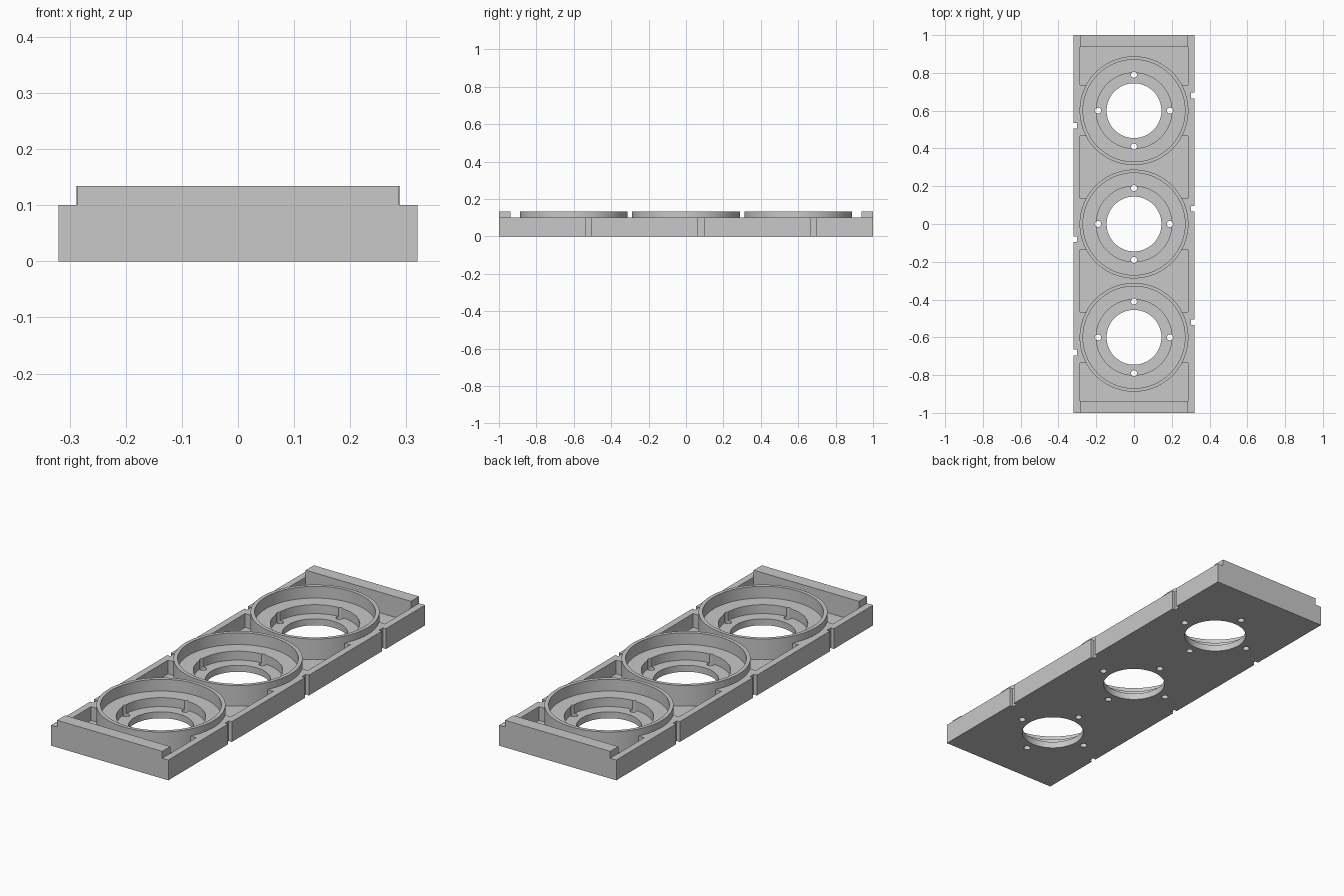
import bpy
import math

if "Cube" in bpy.data.objects:
    bpy.data.objects.remove(bpy.data.objects["Cube"])

# Main dimensions
HALF_X, HALF_Y = 0.32, 1.0
TOP, RAIL_TOP, FLOOR, LEDGE = 0.134, 0.10, 0.032, 0.076
POCKET_X, POCKET_Y = 0.287, 0.937
PITCH = 0.6
RING_R, SEAT_R, WELL_R, OPENING_R = 0.288, 0.27, 0.2, 0.145
PIN_R, PIN_OFFSET = 0.016, 0.19

grey = bpy.data.materials.new("plain grey")
grey.use_nodes = True
colour = (0.58, 0.58, 0.58, 1)
grey.diffuse_color = colour
grey.node_tree.nodes["Principled BSDF"].inputs["Base Color"].default_value = colour


def box(name, x0, x1, y0, y1, z0, z1):
    bpy.ops.mesh.primitive_cube_add(
        size=1, location=((x0 + x1) / 2, (y0 + y1) / 2, (z0 + z1) / 2))
    ob = bpy.context.object
    ob.name = name
    ob.scale = (x1 - x0, y1 - y0, z1 - z0)
    bpy.ops.object.transform_apply(location=True, rotation=False, scale=True)
    return ob


def cylinder(name, x, y, radius, z0, z1, sides=96):
    bpy.ops.mesh.primitive_cylinder_add(
        vertices=sides, radius=radius, depth=z1 - z0, location=(x, y, (z0 + z1) / 2))
    ob = bpy.context.object
    ob.name = name
    bpy.ops.object.transform_apply(location=True, rotation=False, scale=True)
    return ob


def combine(target, tool, operation):
    """Apply one boolean and discard the tool."""
    mod = target.modifiers.new("combine", "BOOLEAN")
    mod.operation = operation
    mod.solver = "EXACT"
    mod.object = tool
    bpy.context.view_layer.objects.active = target
    bpy.ops.object.modifier_apply(modifier=mod.name)
    bpy.data.objects.remove(tool)


# Tray body: raised end walls, lower side rails, open pocket
tray = box("ring_tray", -HALF_X, HALF_X, -HALF_Y, HALF_Y, 0, TOP)
for side in (-1, 1):
    xs = sorted((side * POCKET_X, side * 0.5))
    combine(tray, box("shoulder", *xs, -1.2, 1.2, RAIL_TOP, 0.3), "DIFFERENCE")
combine(tray, box("pocket", -POCKET_X, POCKET_X, -POCKET_Y, POCKET_Y, FLOOR, 0.3),
        "DIFFERENCE")

for i in (-1, 0, 1):
    y = i * PITCH
    # Ring drum and the webs joining it to the rails
    combine(tray, cylinder("drum", 0, y, RING_R, FLOOR / 2, TOP), "UNION")
    for side in (-1, 1):
        xs = sorted((side * 0.22, side * 0.305))
        combine(tray, box("web", *xs, y - 0.135, y + 0.135, FLOOR / 2, RAIL_TOP), "UNION")

    # Stepped bore: seat, well and floor opening
    combine(tray, cylinder("seat", 0, y, SEAT_R, LEDGE, 0.3), "DIFFERENCE")
    combine(tray, cylinder("well", 0, y, WELL_R, FLOOR, 0.3), "DIFFERENCE")
    combine(tray, cylinder("opening", 0, y, OPENING_R, -0.1, 0.3), "DIFFERENCE")

    # Four pin holes around the opening
    for k in range(4):
        a = k * math.pi / 2
        combine(tray, cylinder("pin_hole", PIN_OFFSET * math.cos(a),
                               y + PIN_OFFSET * math.sin(a), PIN_R, -0.1, 0.3, 24),
                "DIFFERENCE")

    # Staggered notches in the outer sides
    for side in (-1, 1):
        xs = sorted((side * (HALF_X - 0.017), side * 0.5))
        yc = y + side * 0.08
        combine(tray, box("notch", *xs, yc - 0.015, yc + 0.015, -0.1, 0.3), "DIFFERENCE")

# Finish
tray.data.materials.clear()
tray.data.materials.append(grey)
for poly in tray.data.polygons:
    poly.material_index = 0
bpy.ops.object.select_all(action="DESELECT")
tray.select_set(True)
bpy.context.view_layer.objects.active = tray
bpy.ops.object.shade_smooth_by_angle(angle=math.radians(30))
